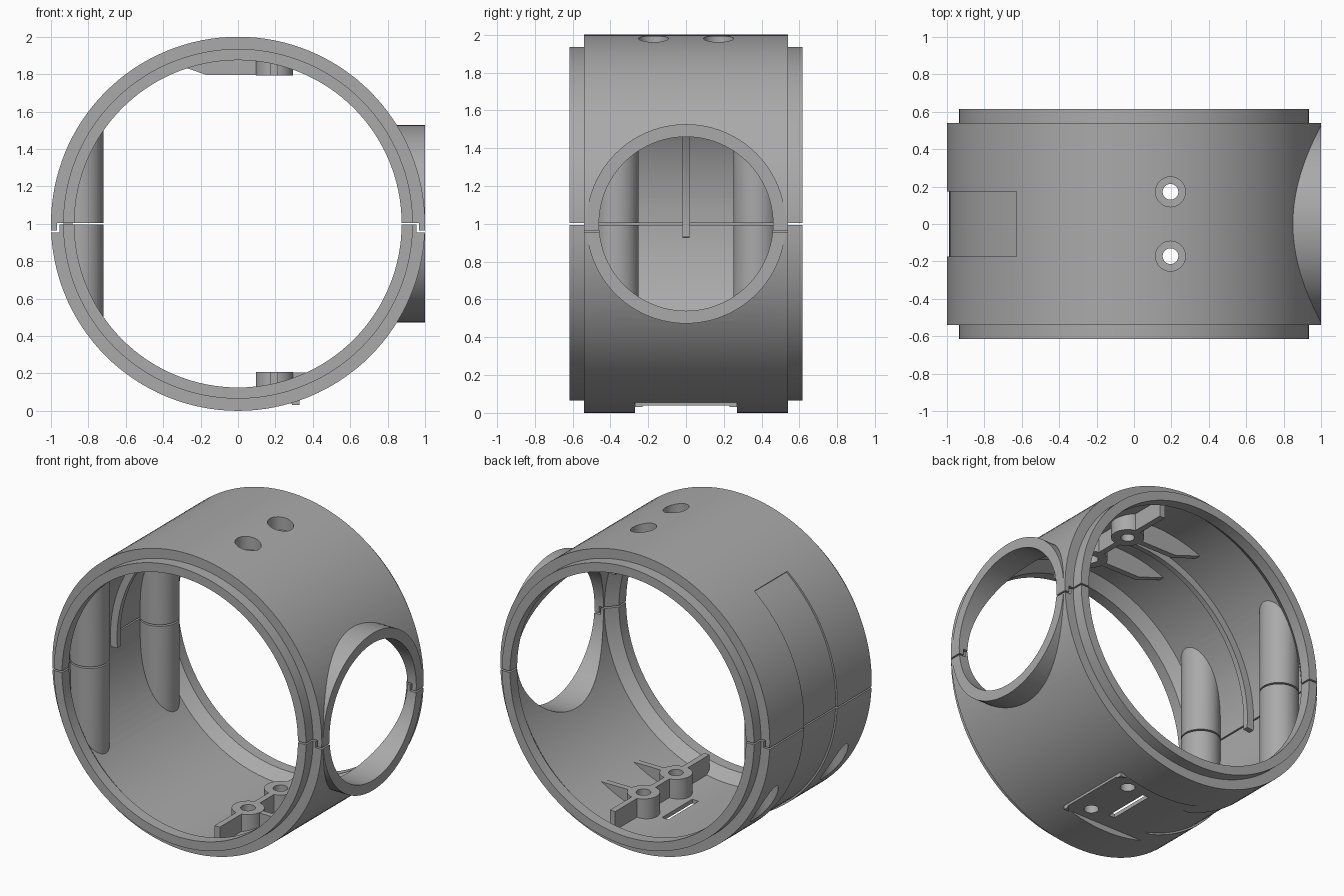
import bpy, bmesh
from math import sin, cos, pi, radians, sqrt
from mathutils import Matrix, Vector

cube = bpy.data.objects.get("Cube")
if cube:
    bpy.data.objects.remove(cube, do_unlink=True)

grey = bpy.data.materials.new("plain grey")
grey.use_nodes = True
grey.diffuse_color = (0.4, 0.4, 0.4, 1)
grey.node_tree.nodes["Principled BSDF"].inputs["Base Color"].default_value = (0.4, 0.4, 0.4, 1)

MID = 1.0          # height of the ring axis
SEG = 128
SCREW_X, SCREW_Y = 0.195, 0.172


def finish(bm, name):
    bmesh.ops.recalc_face_normals(bm, faces=bm.faces)
    mesh = bpy.data.meshes.new(name)
    bm.to_mesh(mesh)
    bm.free()
    mesh.materials.append(grey)
    obj = bpy.data.objects.new(name, mesh)
    bpy.context.collection.objects.link(obj)
    return obj


def prism(name, points, low, high, axis="Y"):
    """Extrude an outline: (x, z) along Y, or (x, y) along Z."""
    def place(p, t):
        return (p[0], t, p[1]) if axis == "Y" else (p[0], p[1], t)
    bm = bmesh.new()
    a = [bm.verts.new(place(p, low)) for p in points]
    b = [bm.verts.new(place(p, high)) for p in points]
    bm.faces.new(a)
    bm.faces.new(b[::-1])
    n = len(points)
    for i in range(n):
        j = (i + 1) % n
        bm.faces.new((a[i], a[j], b[j], b[i]))
    return finish(bm, name)


def box(name, x0, x1, y0, y1, z0, z1):
    return prism(name, [(x0, z0), (x1, z0), (x1, z1), (x0, z1)], y0, y1)


def rod(name, start, end, radius, seg=48):
    start, end = Vector(start), Vector(end)
    d = end - start
    turn = d.to_track_quat("Z", "Y").to_matrix().to_4x4()
    bm = bmesh.new()
    bmesh.ops.create_cone(bm, cap_ends=True, segments=seg, radius1=radius, radius2=radius,
                          depth=d.length, matrix=Matrix.Translation((start + end) / 2) @ turn)
    return finish(bm, name)


def sector(name, r0, r1, half, a0, a1):
    """Curved bar round the ring axis between two angles."""
    n = 48
    angles = [radians(a0 + (a1 - a0) * i / n) for i in range(n + 1)]
    pts = [(r1 * cos(a), MID + r1 * sin(a)) for a in angles]
    pts += [(r0 * cos(a), MID + r0 * sin(a)) for a in reversed(angles)]
    return prism(name, pts, -half, half)


def combine(obj, other, operation, keep=False):
    mod = obj.modifiers.new("cut", "BOOLEAN")
    mod.operation, mod.solver, mod.object = operation, "EXACT", other
    bpy.context.view_layer.update()
    result = bpy.data.meshes.new_from_object(
        obj.evaluated_get(bpy.context.evaluated_depsgraph_get()))
    obj.modifiers.clear()
    obj.data = result
    if not keep:
        bpy.data.objects.remove(other, do_unlink=True)


# Ring body with stepped lips and an inner chamfer at each end
half = [(0.935, 0.47), (0.875, 0.54), (0.875, 0.615), (0.935, 0.615), (0.935, 0.54), (1.0, 0.54)]
profile = half + [(r, -y) for r, y in reversed(half)]
bm = bmesh.new()
loops = [[bm.verts.new((r * cos(2 * pi * i / SEG), y, MID + r * sin(2 * pi * i / SEG)))
          for r, y in profile] for i in range(SEG)]
for i in range(SEG):
    p, q = loops[i], loops[(i + 1) % SEG]
    for k in range(len(profile)):
        m = (k + 1) % len(profile)
        bm.faces.new((p[k], p[m], q[m], q[k]))
body = finish(bm, "body")

# Side socket tube, trimmed to the ring wall
socket = rod("socket", (0.5, 0, MID), (1.001, 0, MID), 0.527, 96)
combine(socket, rod("core", (0, -1, MID), (0, 1, MID), 0.95, SEG), "DIFFERENCE")
combine(body, socket, "UNION")

# Shallow strap groove, mounting pad and its flat recess
combine(body, sector("groove", 0.988, 1.1, 0.175, 129, 266), "DIFFERENCE")
combine(body, box("pad", 0.15, 0.33, -0.27, 0.27, 0.03, 0.075), "UNION")
c = 0.05
outline = [(-0.4, -0.27), (0.34 - c, -0.27), (0.34, -0.27 + c),
           (0.34, 0.27 - c), (0.34 - c, 0.27), (-0.4, 0.27)]
combine(body, prism("recess", outline, -0.1, 0.04, "Z"), "DIFFERENCE")

# Inner details, each trimmed to stay within the wall
limit = rod("limit", (0, -0.6, MID), (0, 0.6, MID), 0.957, SEG)


def inner(part):
    combine(part, limit, "INTERSECT", keep=True)
    combine(body, part, "UNION")


for s in (-1, 1):
    inner(rod("pillar", (-0.84, s * 0.37, 0.2), (-0.84, s * 0.37, 1.8), 0.12))

for level in (-1, 1):                       # bottom and top screw mounts
    def z(h):
        return MID + level * h
    face, deep = z(0.793), z(0.95)
    lo, hi = min(face, deep), max(face, deep)
    inner(box("cross_bar", SCREW_X - 0.02, SCREW_X + 0.02, -0.5, 0.5, lo, hi))
    for s in (-1, 1):
        y = s * SCREW_Y
        inner(rod("screw_boss", (SCREW_X, y, lo), (SCREW_X, y, hi), 0.1))
        tip = SCREW_X - level * 0.58
        mid = SCREW_X - level * 0.36
        gusset = prism("gusset", [(SCREW_X, z(0.795)), (mid, z(0.795)), (tip, z(0.87)),
                                  (tip, z(0.98)), (SCREW_X, z(0.98))], y - 0.02, y + 0.02)
        inner(gusset)
bpy.data.objects.remove(limit, do_unlink=True)

# Openings: socket bore, screw holes, counterbores and strap slot
cutters = [rod("bore", (0.4, 0, MID), (1.2, 0, MID), 0.46, 96),
           box("slot", 0.02, 0.065, -0.16, 0.16, -0.1, 0.15)]
for s in (-1, 1):
    y = s * SCREW_Y
    cutters += [rod("bottom_hole", (SCREW_X, y, -0.1), (SCREW_X, y, 0.4), 0.045),
                rod("top_hole", (SCREW_X, y, 1.6), (SCREW_X, y, 2.1), 0.042),
                rod("top_counterbore", (SCREW_X, y, 1.9), (SCREW_X, y, 2.1), 0.08),
                rod("pillar_counterbore", (-0.84, s * 0.37, 0), (-0.84, s * 0.37, 0.62), 0.085),
                rod("pillar_hole", (-0.84, s * 0.37, 0.5), (-0.84, s * 0.37, 1.3), 0.04)]
for cutter in cutters:
    combine(body, cutter, "DIFFERENCE")

# Split into two interlocking halves along a stepped seam
lower = body.copy()
lower.data = body.data.copy()
bpy.context.collection.objects.link(lower)
body.name, lower.name = "upper_shell", "lower_shell"


def stepped(step_x, outer_z, inner_z, far_z):
    right = [(step_x, inner_z), (step_x, outer_z), (1.5, outer_z), (1.5, far_z)]
    return prism("split", right + [(-x, h) for x, h in reversed(right)], -1, 1)


combine(body, stepped(0.968, 0.963, 1.005, 2.5), "INTERSECT")
combine(lower, stepped(0.955, 0.953, 0.995, -0.5), "INTERSECT")

# Curved locating rib that overlaps the seam
rib = sector("locating_rib", 0.885, 0.934, 0.018, 85, 184.5)

for obj in (body, lower, rib):
    bpy.ops.object.select_all(action="DESELECT")
    obj.select_set(True)
    bpy.context.view_layer.objects.active = obj
    bpy.ops.object.shade_smooth_by_angle(angle=radians(25))
